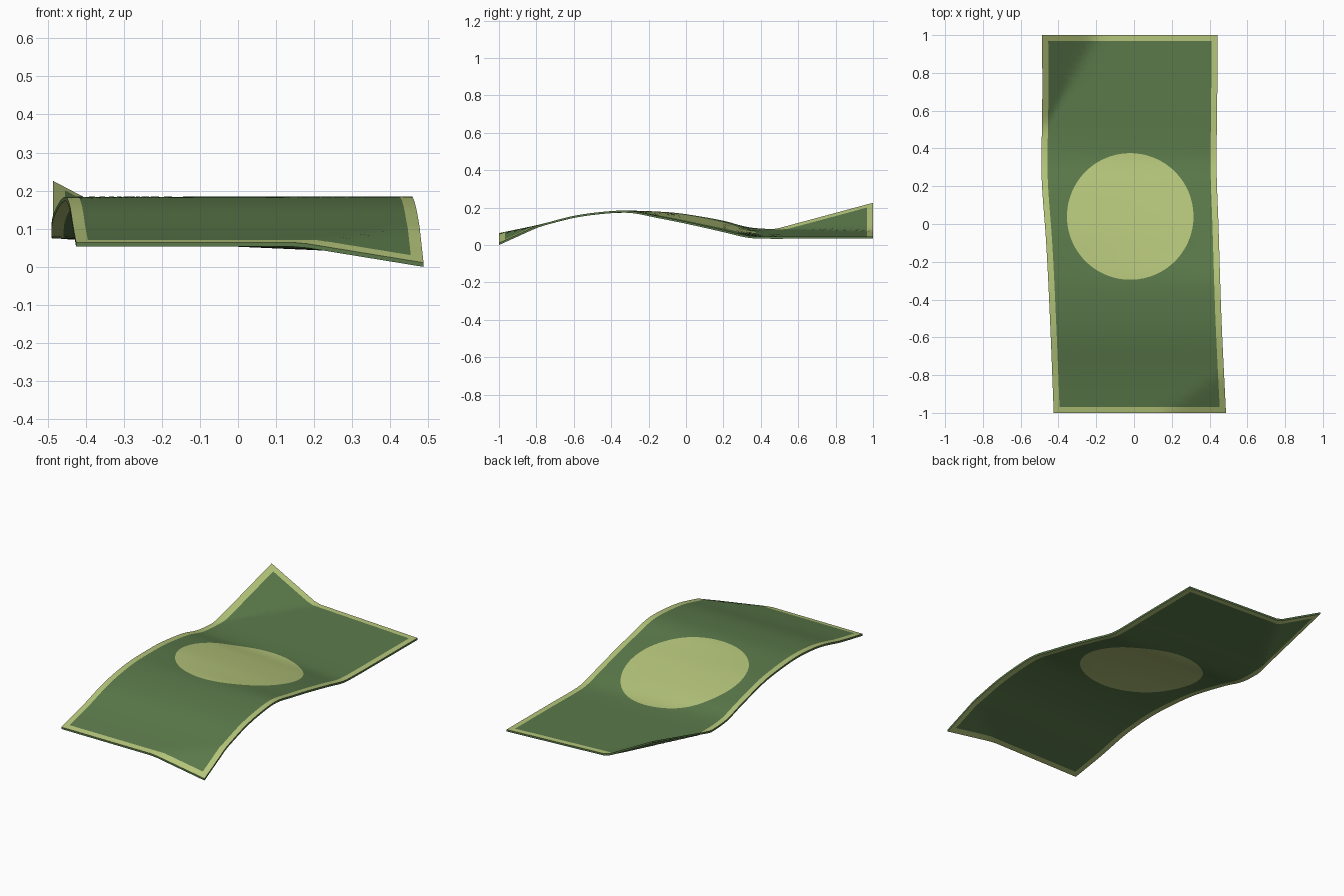
import bpy, bmesh, math

if "Cube" in bpy.data.objects:
    bpy.data.objects.remove(bpy.data.objects["Cube"])

THICK = 0.011
CX, CY, RAD = -0.02, 0.04, 0.335      # round medallion

# (y, value) curves: edge heights (top surface) and edge outlines
LEFT_Z = [(-1, .064), (-.79, .108), (-.6, .156), (-.43, .179), (-.3, .184), (-.1, .176),
          (0, .165), (.2, .13), (.33, .096), (.45, .086), (.6, .086), (1, .086)]
RIGHT_Z = [(-1, .064), (-.79, .108), (-.6, .156), (-.43, .179), (-.3, .183), (-.15, .155),
           (0, .125), (.2, .08), (.33, .05), (.42, .045), (.6, .045), (1, .045)]
LEFT_X = [(-1, -.425), (-.5, -.445), (-.1, -.465), (.2, -.487), (.35, -.49), (.6, -.486), (1, -.486)]
RIGHT_X = [(-1, .487), (-.5, .463), (0, .447), (.3, .437), (.6, .44), (1, .443)]


def curve(pts, y):
    """Smooth cubic through the listed points."""
    n = len(pts)
    i = 0
    while i < n - 2 and y > pts[i + 1][0]:
        i += 1

    def slope(k):
        a, b = pts[max(k - 1, 0)], pts[min(k + 1, n - 1)]
        return (b[1] - a[1]) / (b[0] - a[0])
    (y0, v0), (y1, v1) = pts[i], pts[i + 1]
    h = y1 - y0
    t = (y - y0) / h
    return ((2*t**3 - 3*t**2 + 1) * v0 + (t**3 - 2*t**2 + t) * h * slope(i)
            + (3*t**2 - 2*t**3) * v1 + (t**3 - t**2) * h * slope(i + 1))


def height(x, y):
    """Waving sheet with one corner lifted and the opposite one dropped."""
    xl, xr = curve(LEFT_X, y), curve(RIGHT_X, y)
    t = min(max((x - xl) / (xr - xl), 0), 1)
    z = curve(LEFT_Z, y) * (1 - t) + curve(RIGHT_Z, y) * t
    z += .14 * max(0, 1 - (x + .486) / .29 - (1 - y) / .52)
    z -= .053 * max(0, 1 - (.487 - x) / .325 - (y + 1) / .22)
    return z


def outline(inset):
    """Points round the sheet, counter-clockwise, inset from the edge."""
    ns, nl = 24, 60
    uv = [(i / ns, 0) for i in range(ns)] + [(1, i / nl) for i in range(nl)]
    uv += [(1 - i / ns, 1) for i in range(ns)] + [(0, 1 - i / nl) for i in range(nl)]
    pts = []
    for u, v in uv:
        y = (-1 + inset) + v * (2 - 2 * inset)
        xl, xr = curve(LEFT_X, y) + inset, curve(RIGHT_X, y) - inset
        pts.append((xl + u * (xr - xl), y))
    return pts


def material(name, rgb):
    m = bpy.data.materials.new(name)
    m.diffuse_color = (*rgb, 1)
    m.use_nodes = True
    m.node_tree.nodes["Principled BSDF"].inputs["Base Color"].default_value = m.diffuse_color
    return m


# flat rings: medallion circles, main field, border
outer, inner = outline(0), outline(.032)
N = len(outer)
angles = [math.atan2(y - CY, x - CX) for x, y in inner]
circle = [(CX + RAD * math.cos(a), CY + RAD * math.sin(a)) for a in angles]
DISC, FIELD = 7, 18
rings = []
for k in range(1, DISC + 1):
    f = k / DISC
    rings.append([(CX + (x - CX) * f, CY + (y - CY) * f) for x, y in circle])
for k in range(1, FIELD + 1):
    f = k / FIELD
    rings.append([(a[0] + (b[0] - a[0]) * f, a[1] + (b[1] - a[1]) * f)
                  for a, b in zip(circle, inner)])
rings.append(outer)

bm = bmesh.new()


def layer(dz, flip):
    """One painted face of the sheet; returns its rim."""
    def add(idx, vs):
        f = bm.faces.new(vs[::-1] if flip else vs)
        f.material_index = idx
    centre = bm.verts.new((CX, CY, height(CX, CY) + dz))
    vr = [[bm.verts.new((x, y, height(x, y) + dz)) for x, y in r] for r in rings]
    for i in range(N):
        j = (i + 1) % N
        add(1, [centre, vr[0][i], vr[0][j]])
        for k in range(len(vr) - 1):
            pale = k < DISC - 1 or k == len(vr) - 2
            add(1 if pale else 0, [vr[k][i], vr[k + 1][i], vr[k + 1][j], vr[k][j]])
    return vr[-1]


top = layer(0, False)
bottom = layer(-THICK, True)
for i in range(N):                      # thin cut edge of the paper
    j = (i + 1) % N
    bm.faces.new([top[i], bottom[i], bottom[j], top[j]]).material_index = 0

# stand on the ground
low = min(v.co.z for v in bm.verts)
for v in bm.verts:
    v.co.z -= low

me = bpy.data.meshes.new("paper_note")
bm.to_mesh(me)
bm.free()
me.materials.append(material("note green", (.105, .195, .07)))
me.materials.append(material("pale green", (.47, .57, .20)))
note = bpy.data.objects.new("paper_note", me)
bpy.context.collection.objects.link(note)
bpy.context.view_layer.objects.active = note
note.select_set(True)
bpy.ops.object.shade_smooth_by_angle(angle=math.radians(35))
